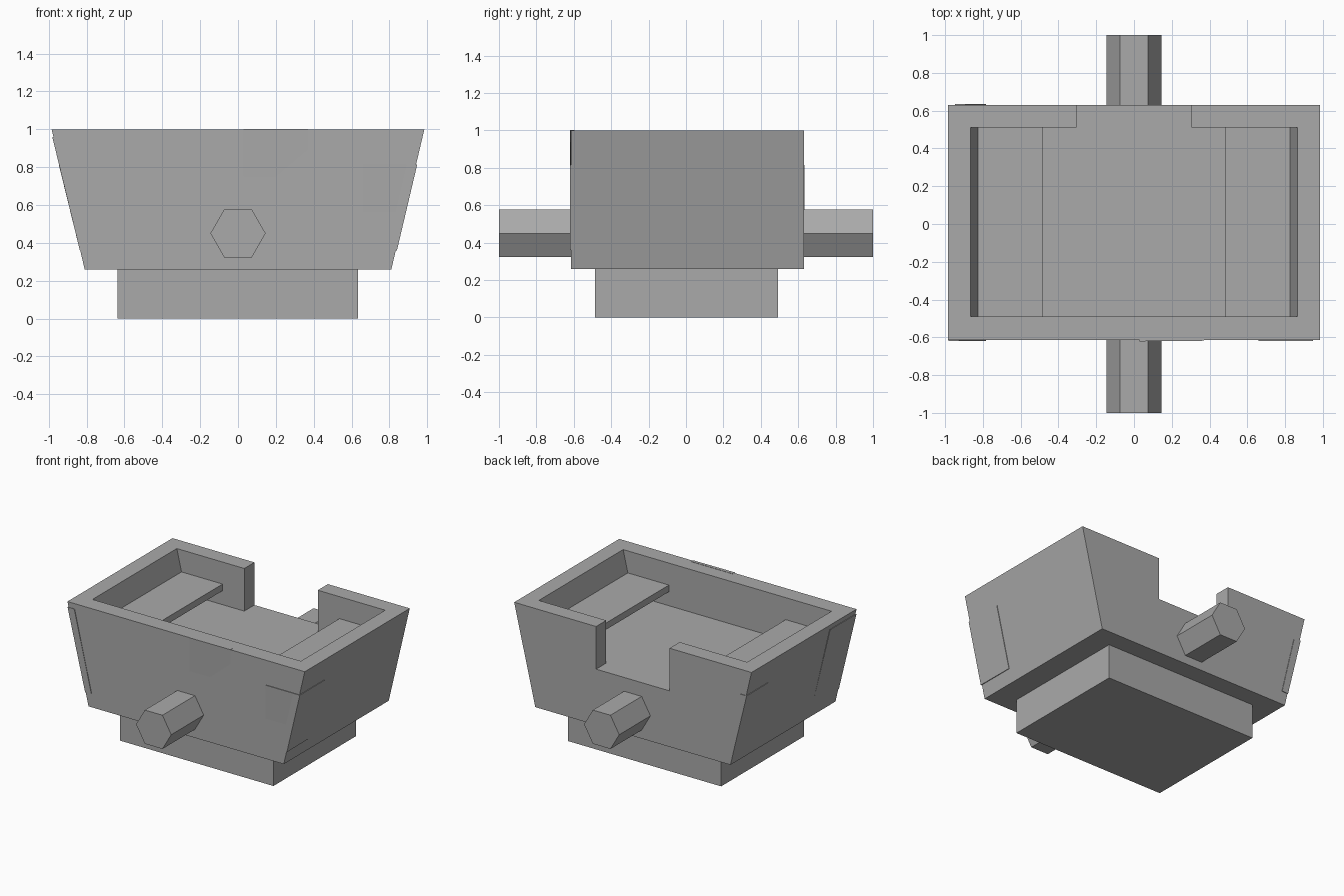
import bpy, bmesh, math

if "Cube" in bpy.data.objects:
    bpy.data.objects.remove(bpy.data.objects["Cube"])

grey = bpy.data.materials.new("plain grey")
grey.diffuse_color = (0.4, 0.4, 0.4, 1)
grey.use_nodes = True
grey.node_tree.nodes["Principled BSDF"].inputs["Base Color"].default_value = grey.diffuse_color

Y0, Y1 = -0.615, 0.63            # tub front and back
SLOPE = 0.236                    # side flare per unit of height


def wall_x(z, top=0.985):
    """Half width of the flared tub at height z."""
    return top - SLOPE * (1 - z)


def prism(name, front, back):
    """Solid between two matching outlines."""
    bm = bmesh.new()
    a = [bm.verts.new(p) for p in front]
    b = [bm.verts.new(p) for p in back]
    n = len(a)
    bm.faces.new(a)
    bm.faces.new(b[::-1])
    for i in range(n):
        bm.faces.new((a[i], b[i], b[(i + 1) % n], a[(i + 1) % n]))
    bmesh.ops.recalc_face_normals(bm, faces=bm.faces)
    me = bpy.data.meshes.new(name)
    bm.to_mesh(me)
    bm.free()
    me.materials.append(grey)
    ob = bpy.data.objects.new(name, me)
    bpy.context.collection.objects.link(ob)
    return ob


def extrude_y(name, xz, y0, y1):
    return prism(name, [(x, y0, z) for x, z in xz], [(x, y1, z) for x, z in xz])


def box(name, x0, x1, y0, y1, z0, z1):
    return extrude_y(name, [(x0, z0), (x1, z0), (x1, z1), (x0, z1)], y0, y1)


def flared(name, z0, z1, top, y0, y1):
    a, b = wall_x(z0, top), wall_x(z1, top)
    return extrude_y(name, [(-a, z0), (a, z0), (b, z1), (-b, z1)], y0, y1)


# Tub with flared ends, hollowed out, with an opening in the back wall
tub = flared("tub", 0.26, 1.0, 0.985, Y0, Y1)
FLOOR = 0.68
cavity = flared("cavity_cutter", FLOOR, 1.2, 0.865, -0.49, 0.51)
notch = box("opening_cutter", -0.305, 0.305, 0.3, 0.8, FLOOR, 1.2)
for cutter in (cavity, notch):
    mod = tub.modifiers.new(cutter.name, 'BOOLEAN')
    mod.operation, mod.solver, mod.object = 'DIFFERENCE', 'EXACT', cutter
    bpy.context.view_layer.objects.active = tub
    bpy.ops.object.modifier_apply(modifier=mod.name)
    bpy.data.objects.remove(cutter)

# Base block
box("base", -0.637, 0.635, -0.487, 0.493, 0, 0.26)

# Hexagonal axle sticking out front and back
axle = [(0.146 * math.cos(i * math.pi / 3), 0.45 + 0.146 * math.sin(i * math.pi / 3))
        for i in range(6)]
extrude_y("axle", axle, -1, 1)

# Shelf benches at both ends
for name, s in (("left_bench", -1), ("right_bench", 1)):
    box(name, s * 0.485, s * 0.85, -0.5, 0.52, 0.785, 0.835)


# Thin patches wrapped round the lower corners
def corner_patch(name, s, ya, yb, z0, z1, tilt=0.0):
    def outline(y, lift):
        return [(s * (wall_x(z) + d), y, z)
                for z, d in ((z0, lift - tilt), (z0, -0.05), (z1, -0.05), (z1, lift))]
    prism(name, outline(ya, 0.006), outline(yb, 0.004))


corner_patch("front_right_patch", 1, Y0 - 0.005, -0.325, 0.36, 0.815)
corner_patch("front_left_patch", -1, Y0 - 0.004, -0.31, 0.36, 0.96, 0.004)
corner_patch("back_left_patch", -1, Y1 + 0.004, 0.37, 0.36, 0.815, 0.004)


# Slightly tilted plates on the front wall
def front_plate(name, x0, x1, z0, z1, lifts):
    pts = ((x0, z0), (x1, z0), (wall_x(z1) + 0.004 if x1 > 0.8 else x1, z1), (x0, z1))
    prism(name, [(x, Y0 - d, z) for (x, z), d in zip(pts, lifts)],
          [(x, Y0 + 0.02, z) for x, z in pts])


front_plate("front_side_plate", 0.66, wall_x(0.36), 0.36, 0.815,
            (-0.004, -0.004, 0.005, 0.005))
front_plate("front_rim_plate", 0.03, 0.37, 0.75, 1.002,
            (0.004, -0.004, 0.003, 0.006))
